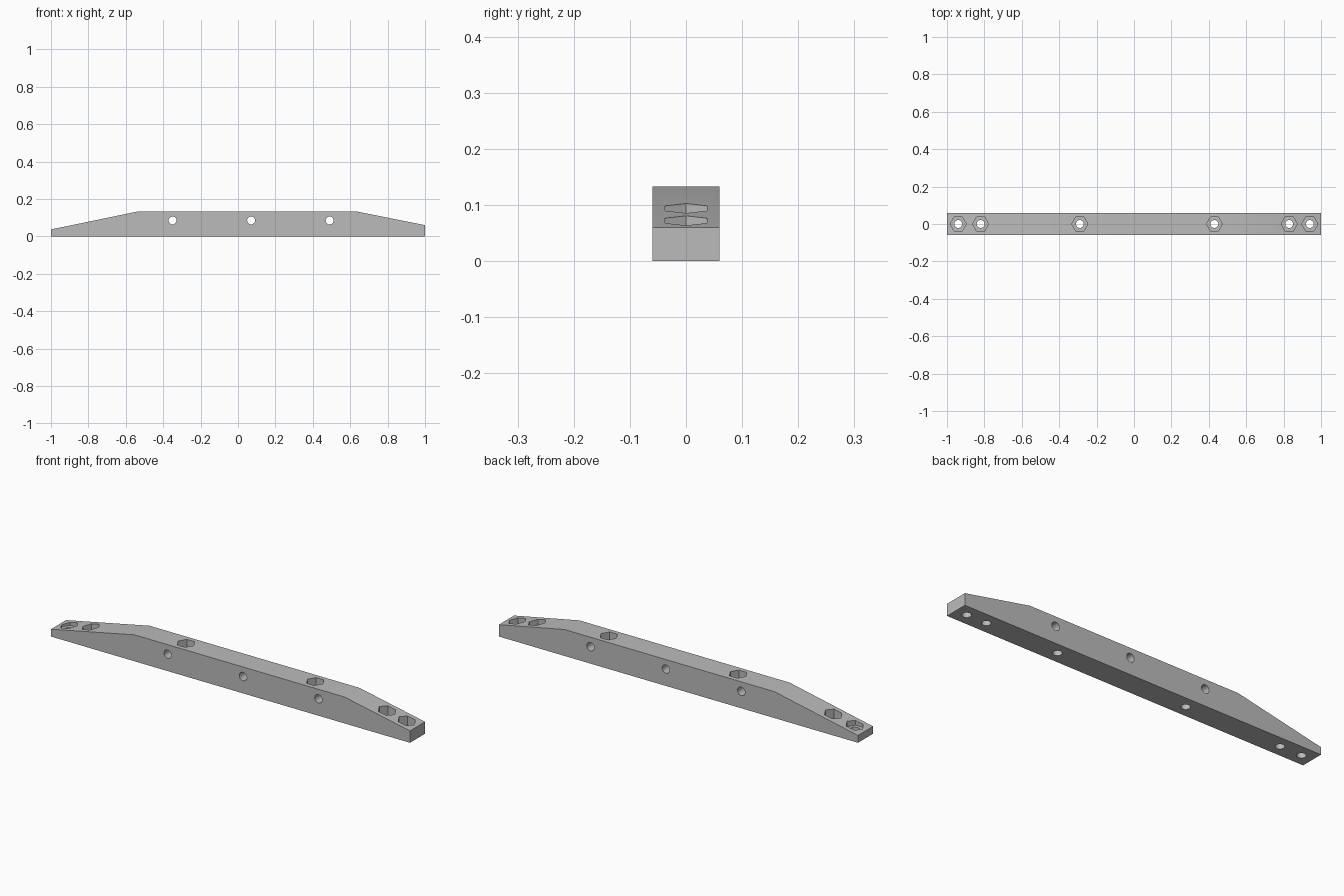
import bpy, bmesh, math
from mathutils import Matrix

if "Cube" in bpy.data.objects:
    bpy.data.objects.remove(bpy.data.objects["Cube"], do_unlink=True)

HALF_WIDTH = 0.06
POCKET_FLOOR = 0.03
HOLE_RADIUS = 0.021

grey = bpy.data.materials.new("light grey")
grey.use_nodes = True
colour = (0.5, 0.5, 0.5, 1)
grey.diffuse_color = colour
grey.node_tree.nodes["Principled BSDF"].inputs["Base Color"].default_value = colour


def add_object(name, bm):
    bmesh.ops.recalc_face_normals(bm, faces=bm.faces)
    mesh = bpy.data.meshes.new(name)
    bm.to_mesh(mesh)
    bm.free()
    mesh.materials.append(grey)
    obj = bpy.data.objects.new(name, mesh)
    bpy.context.collection.objects.link(obj)
    return obj


# Tapered bar: side profile extruded across its width
profile = [(-1, 0), (1, 0), (1, 0.06), (0.635, 0.133), (-0.535, 0.133), (-1, 0.037)]
bm = bmesh.new()
side = bm.faces.new([bm.verts.new((x, -HALF_WIDTH, z)) for x, z in profile])
extruded = bmesh.ops.extrude_face_region(bm, geom=[side])
moved = [v for v in extruded["geom"] if isinstance(v, bmesh.types.BMVert)]
bmesh.ops.translate(bm, verts=moved, vec=(0, 2 * HALF_WIDTH, 0))
bar = add_object("bar", bm)


def cut(name, sides, radius, depth, matrix):
    """Subtract a prism from the bar."""
    bm = bmesh.new()
    bmesh.ops.create_cone(bm, cap_ends=True, segments=sides, radius1=radius,
                          radius2=radius, depth=depth, matrix=matrix)
    cutter = add_object(name, bm)
    cutter.hide_render = True
    mod = bar.modifiers.new(name, "BOOLEAN")
    mod.operation = "DIFFERENCE"
    mod.solver = "EXACT"
    mod.object = cutter
    bpy.ops.object.modifier_apply(modifier=mod.name)
    bpy.data.objects.remove(cutter, do_unlink=True)


bpy.context.view_layer.objects.active = bar
bar.select_set(True)

# Vertical bolt holes with hexagonal nut pockets, points along the bar
hex_turn = Matrix.Rotation(math.radians(30), 4, "Z")
for x in (-0.94, -0.82, -0.29, 0.43, 0.83, 0.94):
    cut("bolt_hole", 32, HOLE_RADIUS, 0.6, Matrix.Translation((x, 0, 0)))
    cut("nut_pocket", 6, 0.043, 0.2,
        Matrix.Translation((x, 0, POCKET_FLOOR + 0.1)) @ hex_turn)

# Cross holes from front to back
lay_down = Matrix.Rotation(math.radians(90), 4, "X")
for x in (-0.35, 0.07, 0.49):
    cut("cross_hole", 32, HOLE_RADIUS, 0.6,
        Matrix.Translation((x, 0, 0.085)) @ lay_down)

bpy.ops.object.shade_smooth_by_angle(angle=math.radians(20))
